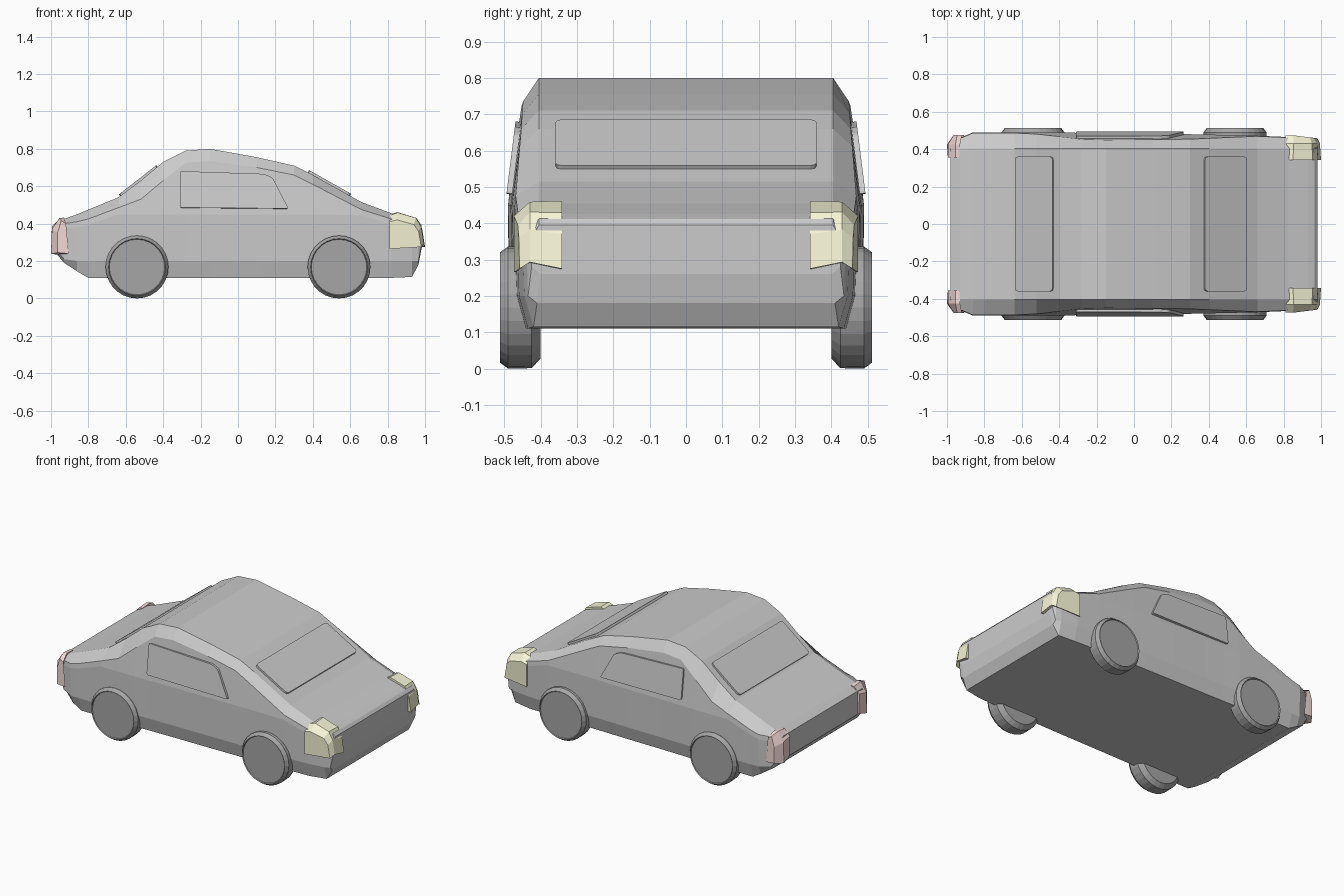
import bpy, bmesh, math
from mathutils import Vector

if "Cube" in bpy.data.objects:
    bpy.data.objects.remove(bpy.data.objects["Cube"])


def finish(bm, name, color=None, mirror=False):
    bmesh.ops.recalc_face_normals(bm, faces=bm.faces)
    me = bpy.data.meshes.new(name)
    bm.to_mesh(me)
    bm.free()
    ob = bpy.data.objects.new(name, me)
    bpy.context.collection.objects.link(ob)
    if color:
        mat = bpy.data.materials.new(name + "_color")
        mat.diffuse_color = color
        mat.use_nodes = True
        mat.node_tree.nodes["Principled BSDF"].inputs["Base Color"].default_value = mat.diffuse_color
        me.materials.append(mat)
    if mirror:
        m = ob.modifiers.new("mirror", 'MIRROR')
        m.use_axis = (False, True, False)
        m.use_mirror_merge = False
    return ob


def loft(name, rings, color=None, mirror=False):
    bm = bmesh.new()
    vs = [[bm.verts.new(p) for p in r] for r in rings]
    n = len(vs[0])
    for a, b in zip(vs, vs[1:]):
        for i in range(n):
            j = (i + 1) % n
            bm.faces.new((a[i], a[j], b[j], b[i]))
    bm.faces.new(vs[0])
    bm.faces.new(vs[-1])
    return finish(bm, name, color, mirror)


def plate(name, pts, up, thick, radius, mirror=False):
    """Thin pane with softened corners, standing proud of the surface."""
    bm = bmesh.new()
    f = bm.faces.new([bm.verts.new(p) for p in pts])
    bmesh.ops.bevel(bm, geom=bm.verts[:], offset=radius, segments=2,
                    affect='VERTICES', profile=0.5)
    f = bm.faces[:][0]
    f.normal_update()
    n = f.normal.copy()
    if n.dot(Vector(up)) < 0:
        n = -n
    bmesh.ops.translate(bm, verts=bm.verts, vec=-n * thick * 0.6)
    ext = bmesh.ops.extrude_face_region(bm, geom=[f], use_keep_orig=True)
    top = [v for v in ext['geom'] if isinstance(v, bmesh.types.BMVert)]
    bmesh.ops.translate(bm, verts=top, vec=n * thick)
    return finish(bm, name, None, mirror)


# Body: stations along the car (x, roof z, shoulder z, half width, floor z)
stations = [
    (-0.98, .40, .37, .43, .25), (-0.93, .425, .40, .46, .19),
    (-0.86, .45, .41, .49, .145), (-0.80, .475, .425, .49, .11),
    (-0.64, .54, .485, .49, .11), (-0.52, .63, .53, .49, .11),
    (-0.40, .73, .63, .49, .11), (-0.28, .79, .725, .487, .11),
    (-0.15, .80, .735, .485, .11), (0.10, .755, .70, .483, .11),
    (0.30, .71, .66, .48, .11), (0.40, .66, .61, .478, .11),
    (0.66, .515, .475, .472, .11), (0.82, .455, .425, .465, .11),
    (0.93, .425, .39, .45, .115), (0.965, .412, .375, .44, .18),
    (0.98, .395, .355, .43, .26),
]
rings = []
for x, zt, zs, w, zb in stations:
    ysh = w - 0.003 - max(0, zs - 0.48) * 0.13
    half = [(.405, zt), (ysh, zs), (w, min(.45, zs - .03)),
            (w - .005, max(.20, zb + .02)), (w - .03, zb)]
    rings.append([(x, y, z) for y, z in half] +
                 [(x, -y, z) for y, z in reversed(half)])
loft("car_body", rings)

# Front and rear glass
for name, xa, za, xb, zb in (("windshield", .375, .677, .60, .550),
                             ("rear_window", -.43, .704, -.63, .548)):
    plate(name, [(xa, -.36, za), (xa, .36, za), (xb, .36, zb), (xb, -.36, zb)],
          (0, 0, 1), .026, .018)

# Side windows
outline = [(-.31, .68), (.14, .665), (.185, .645), (.27, .48), (-.31, .485)]
plate("side_window", [(x, .488 - (z - .48) * .125, z) for x, z in outline],
      (0, 1, 0), .016, .01, mirror=True)

# Headlights wrapping the front corners
inner = [(.81, .26), (.81, .445), (.85, .462), (.955, .43), (.985, .37), (1.0, .275)]
outer = [(.81, .265), (.81, .41), (.85, .42), (.94, .395), (.965, .36), (.98, .275)]
lerp = [((a + c) / 2 + .004, (b + d) / 2 + .018) for (a, b), (c, d) in zip(inner, outer)]
loft("headlight", [[(x, .342, z) for x, z in inner],
                   [(x, .43, z) for x, z in lerp],
                   [(x, .474 - max(0, x - .85) * .12, z) for x, z in outer]],
     (.93, .92, .68, 1), mirror=True)

# Tail lights wrapping the rear corners
tail_in = [(-.99, .255), (-.96, .255), (-.935, .425), (-.955, .425), (-.995, .385)]
tail_mid = [(-1.0, .237), (-.95, .235), (-.93, .432), (-.955, .43), (-.995, .37)]
tail_out = [(-.965, .245), (-.905, .24), (-.92, .40), (-.945, .415), (-.965, .35)]
loft("tail_light", [[(x, .355, z) for x, z in tail_in],
                    [(x, .425, z) for x, z in tail_mid],
                    [(x, .475, z) for x, z in tail_out]],
     (.9, .7, .68, 1), mirror=True)

# Wheels: chamfered tyre with a slightly sunken flat hub
section = [(.14, .40), (.167, .425), (.168, .49), (.152, .512), (.148, .506)]
for name, cx in (("front_wheel", .54), ("rear_wheel", -.54)):
    rings = [[(cx + r * math.cos(a), y, .168 + r * math.sin(a))
              for a in (math.tau * i / 28 for i in range(28))]
             for r, y in section]
    loft(name, rings, (.38, .38, .38, 1), mirror=True)
